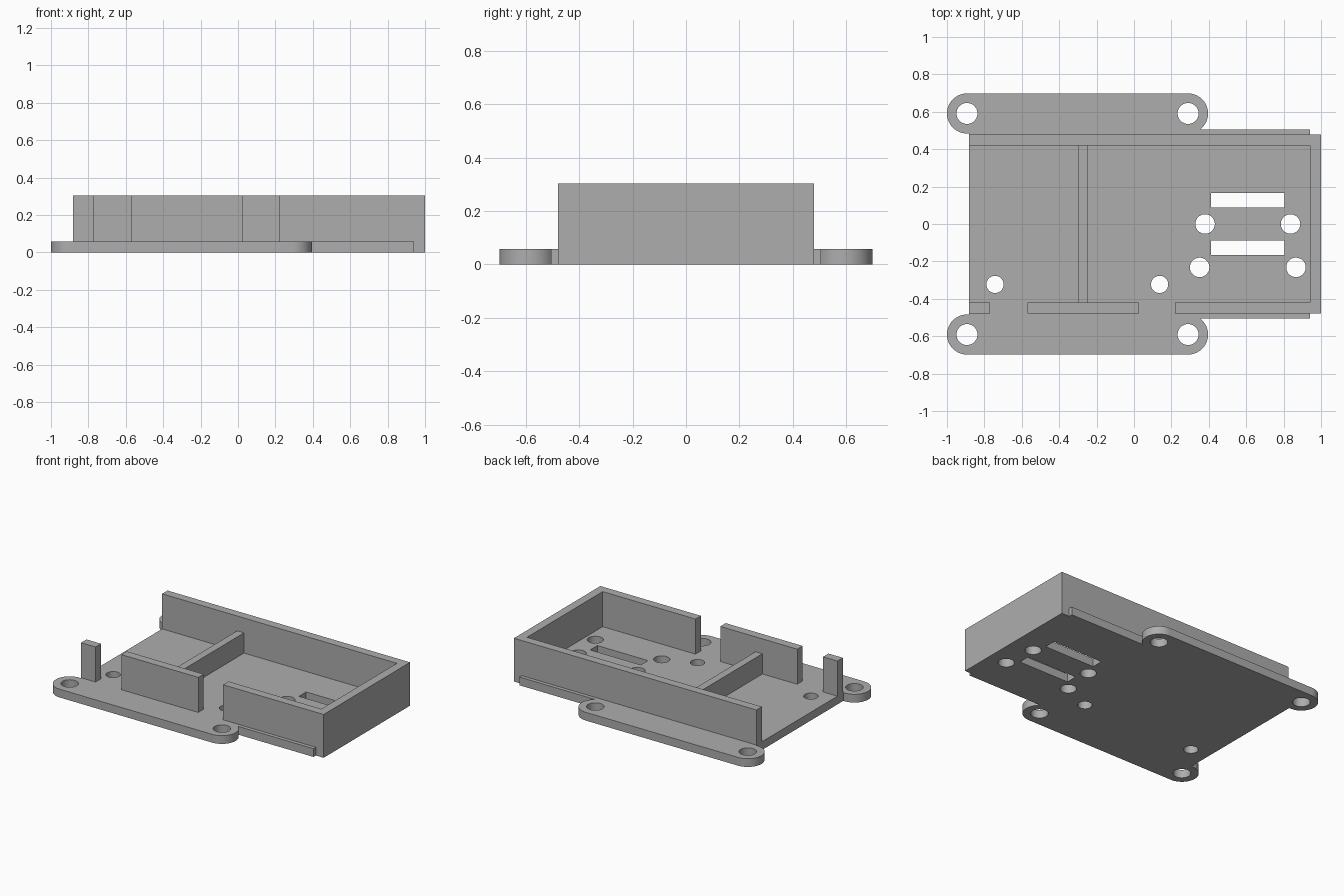
import bpy, bmesh
from math import radians, sin, cos

cube = bpy.data.objects.get("Cube")
if cube:
    bpy.data.objects.remove(cube, do_unlink=True)

grey = bpy.data.materials.new("plain grey")
grey.use_nodes = True
grey.diffuse_color = (0.42, 0.42, 0.42, 1)
grey.node_tree.nodes["Principled BSDF"].inputs["Base Color"].default_value = (0.42, 0.42, 0.42, 1)

FLOOR, TOP, RIB_TOP = 0.058, 0.304, 0.2   # heights
LEFT, RIGHT, HALF, WALL = -0.882, 1.0, 0.479, 0.06
STRIP = 0.505                             # outer edge of the side strips
TAB_XS, TAB_Y, TAB_R = (-0.893, 0.289), 0.591, 0.107


def arc(x, y, r, start, end, steps):
    angles = [radians(start + (end - start) * i / steps) for i in range(steps + 1)]
    return [(x + r * cos(a), y + r * sin(a)) for a in angles]


def rect(x0, x1, y0, y1):
    return [(x0, y0), (x1, y0), (x1, y1), (x0, y1)]


def prism(name, profiles, z0, z1):
    """Extrude one or more closed outlines from z0 to z1."""
    bm = bmesh.new()
    for pts in profiles:
        face = bm.faces.new([bm.verts.new((x, y, z0)) for x, y in pts])
        up = bmesh.ops.extrude_face_region(bm, geom=[face], use_keep_orig=True)["geom"]
        bmesh.ops.translate(bm, vec=(0, 0, z1 - z0),
                            verts=[v for v in up if isinstance(v, bmesh.types.BMVert)])
    bmesh.ops.recalc_face_normals(bm, faces=bm.faces[:])
    mesh = bpy.data.meshes.new(name)
    bm.to_mesh(mesh)
    bm.free()
    mesh.materials.append(grey)
    obj = bpy.data.objects.new(name, mesh)
    bpy.context.collection.objects.link(obj)
    return obj


# Base plate: half outline with strip and rounded mounting flange, mirrored
half = [(RIGHT, HALF), (RIGHT - WALL, HALF), (RIGHT - WALL, STRIP)]
half += arc(TAB_XS[1], TAB_Y, TAB_R, -53.5, 90, 24)
half += arc(TAB_XS[0], TAB_Y, TAB_R, 90, 276, 32)
half += [(LEFT, HALF)]
base = prism("base_plate", [half + [(x, -y) for x, y in reversed(half)]], 0, FLOOR)

# Holes and slots through the plate
holes = [(x, s * TAB_Y, 0.056) for x in TAB_XS for s in (-1, 1)]
holes += [(0.38, 0, 0.052), (0.837, 0, 0.052), (0.351, -0.232, 0.052), (0.866, -0.232, 0.052)]
holes += [(-0.743, -0.323, 0.046), (0.137, -0.323, 0.046)]
cuts = [arc(x, y, r, 0, 352.5, 47) for x, y, r in holes]
cuts += [rect(0.412, 0.805, y - 0.04, y + 0.04) for y in (0.127, -0.127)]
cutter = prism("hole_cutter", cuts, -0.1, 0.2)
cutter.hide_render = True

mod = base.modifiers.new("holes", "BOOLEAN")
mod.operation, mod.solver, mod.object = "DIFFERENCE", "EXACT", cutter
bpy.ops.object.select_all(action="DESELECT")
base.select_set(True)
bpy.context.view_layer.objects.active = base
bpy.ops.object.modifier_apply(modifier="holes")
bpy.data.objects.remove(cutter, do_unlink=True)
bpy.ops.object.shade_smooth_by_angle(angle=radians(30))

# Continuous wall around the back, right end and part of the front
inner = HALF - WALL
prism("outer_wall", [[
    (LEFT, HALF), (LEFT, inner), (RIGHT - WALL, inner), (RIGHT - WALL, -inner),
    (0.22, -inner), (0.22, -HALF), (RIGHT, -HALF), (RIGHT, HALF)]], FLOOR, TOP)

# Separate front wall pieces and the low divider
prism("front_corner_post", [rect(LEFT, -0.77, -HALF, -inner)], FLOOR, TOP)
prism("front_middle_wall", [rect(-0.57, 0.027, -HALF, -inner)], FLOOR, TOP)
prism("divider_rib", [rect(-0.3, -0.247, -inner, inner)], FLOOR, RIB_TOP)
